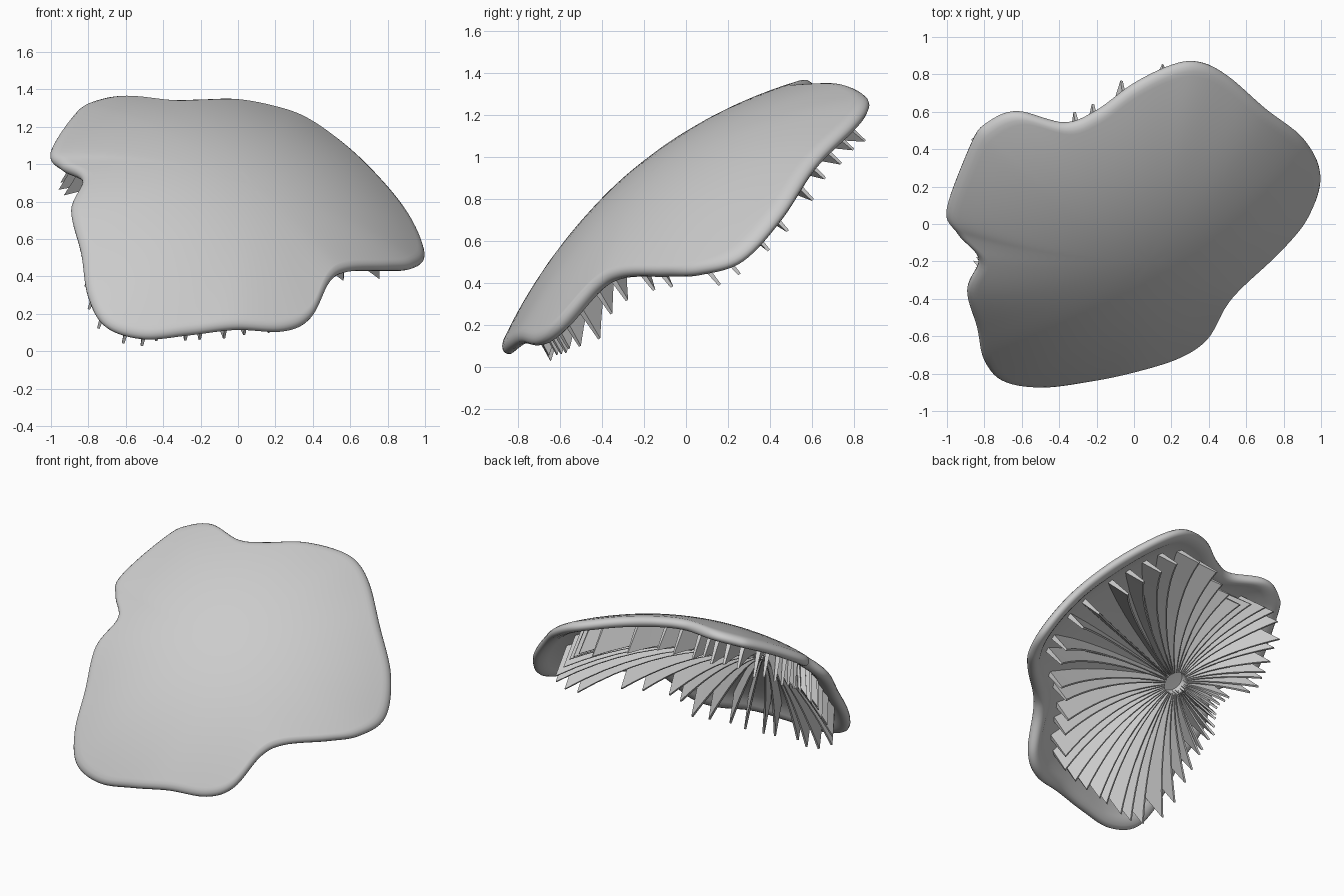
import bpy, bmesh, math, random
from mathutils import Vector

if "Cube" in bpy.data.objects:
    bpy.data.objects.remove(bpy.data.objects["Cube"])

random.seed(4)
# Tilted cap frame: centre and local axes
C = Vector((0, 0, .65))
N = Vector((.24, -.62, .747)).normalized()
E1 = (Vector((1, 0, 0)) - N * N.x).normalized()
E2 = N.cross(E1)

def world(u, v, h):
    return C + E1 * u + E2 * v + N * h

def quad(u, v):
    return .322 - .245 * ((u + .05) ** 2 + v * v)

# Wavy rim control points
RIM = [(-1, .08, 1.07), (-.87, .42, 1.27), (-.78, .53, 1.33), (-.62, .59, 1.36),
       (-.37, .53, 1.34), (-.2, .59, 1.345), (0, .73, 1.35), (.2, .83, 1.31),
       (.35, .85, 1.26), (.5, .79, 1.15), (.7, .62, .97), (.9, .47, .71),
       (.99, .28, .5), (.94, .05, .46), (.81, -.13, .46), (.6, -.34, .46),
       (.5, -.46, .4), (.4, -.63, .21), (.25, -.73, .14), (0, -.81, .15),
       (-.25, -.85, .11), (-.5, -.88, .09), (-.7, -.85, .16), (-.8, -.73, .31),
       (-.84, -.55, .52), (-.89, -.36, .76), (-.83, -.19, .92), (-.95, -.04, .98)]

def smooth_loop(pts, k=8):
    out, n = [], len(pts)
    for i in range(n):
        a, b, c, d = (pts[(i + j - 1) % n] for j in range(4))
        for s in range(k):
            t = s / k
            out.append(.5 * (2 * b + (c - a) * t + (2 * a - 5 * b + 4 * c - d) * t * t
                             + (3 * b - a - 3 * c + d) * t ** 3))
    return out

# Rim in local coordinates: u, v and part of the deviation from the smooth dome
loop = []
for p in smooth_loop([Vector(p) for p in RIM]):
    d = p - C
    u, v, h = d.dot(E1), d.dot(E2), d.dot(N)
    loop.append((u, v, .4 * (h + .015 - quad(u, v))))

def rim_towards(du, dv, ou=0, ov=0):
    return max(loop, key=lambda p: ((p[0] - ou) * du + (p[1] - ov) * dv)
               / math.hypot(p[0] - ou, p[1] - ov))

def surf(u, v):
    ru, rv, res = rim_towards(u, v)
    return quad(u, v) + res * ((u * u + v * v) / (ru * ru + rv * rv)) ** 2

def finish(bm, name, angle):
    bmesh.ops.recalc_face_normals(bm, faces=bm.faces)
    me = bpy.data.meshes.new(name)
    bm.to_mesh(me)
    bm.free()
    ob = bpy.data.objects.new(name, me)
    bpy.context.collection.objects.link(ob)
    bpy.ops.object.select_all(action='DESELECT')
    ob.select_set(True)
    bpy.context.view_layer.objects.active = ob
    bpy.ops.object.shade_smooth_by_angle(angle=math.radians(angle))

# Cap: dome, rolled lip (inset, height offset), underside
LIP = [(.03, .0), (.012, -.006), (.003, -.017), (0, -.03), (.006, -.048),
       (.022, -.066), (.045, -.077), (.075, -.08), (.1, -.076), (.125, -.066)]

def dome_ring(ts, drop):
    return [[world(u * t, v * t, quad(u * t, v * t) + res * t ** 4 - drop)
             for u, v, res in loop] for t in ts]

rings = dome_ring([i / 14 * .95 for i in range(1, 15)], 0)
for inset, dh in LIP:
    ring = []
    for u, v, res in loop:
        s = 1 - inset / math.hypot(u, v)
        ring.append(world(u * s, v * s, quad(u * s, v * s) + res * s ** 4 + dh))
    rings.append(ring)
rings += dome_ring([.8, .7, .5, .3, .1], .06)

bm = bmesh.new()
vr = [[bm.verts.new(p) for p in r] for r in rings]
n = len(loop)
for a, b in zip(vr, vr[1:]):
    for i in range(n):
        bm.faces.new((a[i], a[(i + 1) % n], b[(i + 1) % n], b[i]))
for ring, drop in ((vr[0], 0), (vr[-1], .06)):
    c = bm.verts.new(world(0, 0, quad(0, 0) - drop))
    for i in range(n):
        bm.faces.new((ring[i], ring[(i + 1) % n], c))
finish(bm, "mushroom_cap", 50)

# Gills: wedge blades fanning from an off-centre hub out to the rim
bm = bmesh.new()
HU, HV, COUNT, STEPS = -.55, .0, 52, 10
for g in range(COUNT):
    ang = 2 * math.pi * (g + .5 + random.uniform(-.25, .25)) / COUNT
    du, dv = math.cos(ang), math.sin(ang)
    ru, rv, res = rim_towards(du, dv, HU, HV)
    L = math.hypot(ru - HU, rv - HV)
    inset = .07 + .07 * L
    depth = random.uniform(.11, .15)
    prev = None
    for k in range(STEPS + 1):
        f = k / STEPS
        taper = .4 + .6 * f
        rt = .08 + (L - inset - .125) * f     # radius of attached edge
        rb = .08 + (L - inset - .08) * f      # radius of free edge
        sec = []
        for r, drop, w in ((rt, .05, .018), (rb, .125 + depth * f ** 1.5, .007)):
            u, v = HU + du * r, HV + dv * r
            h = surf(u, v) - drop
            for s in (-1, 1):
                o = s * w * taper
                sec.append(bm.verts.new(world(u - dv * o, v + du * o, h)))
        sec = [sec[0], sec[1], sec[3], sec[2]]
        if prev:
            for i in range(4):
                j = (i + 1) % 4
                bm.faces.new((prev[i], prev[j], sec[j], sec[i]))
        if k in (0, STEPS):
            bm.faces.new(sec)
        prev = sec
finish(bm, "gills", 30)
